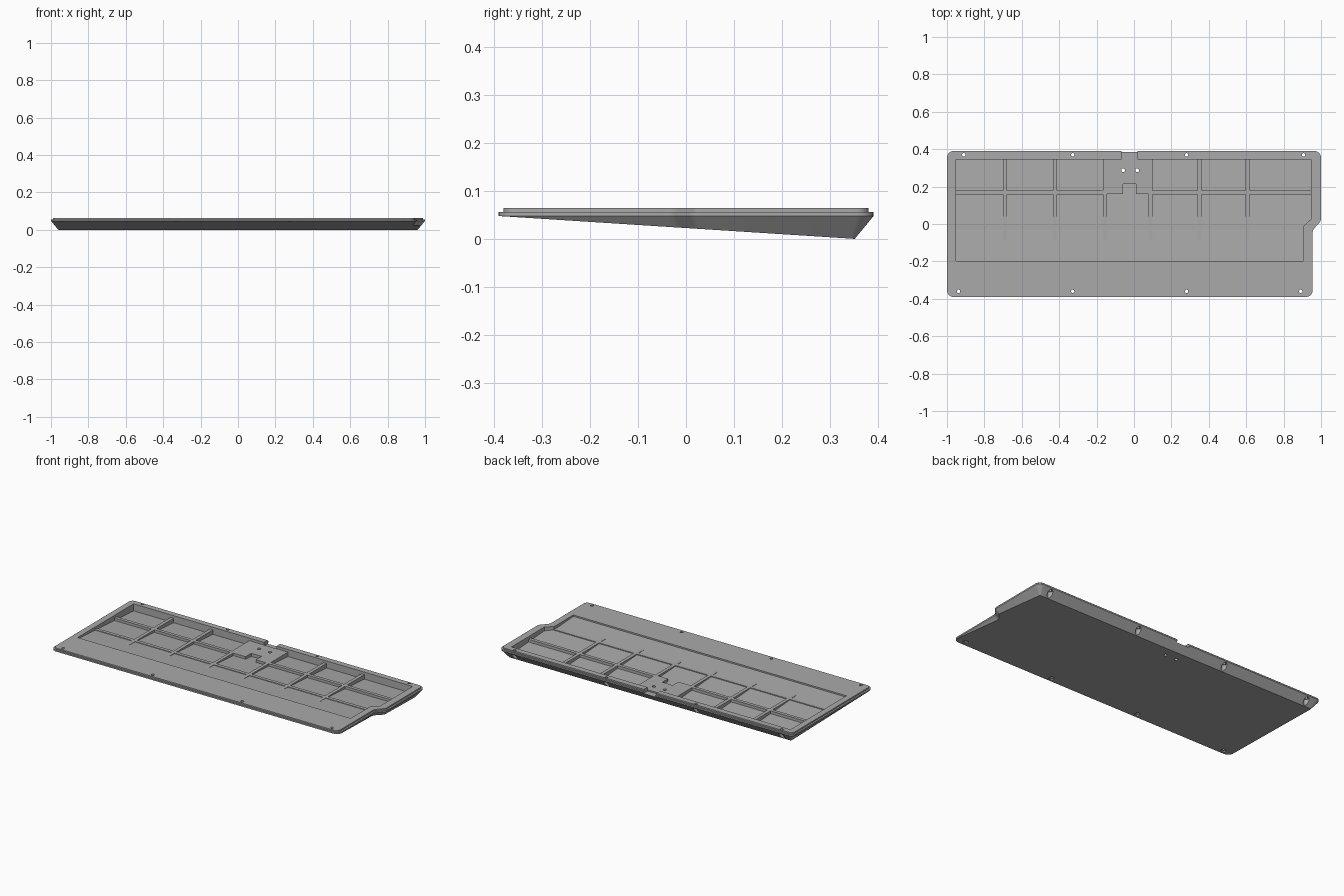
import bpy, bmesh, math
from mathutils import Vector

if "Cube" in bpy.data.objects:
    bpy.data.objects.remove(bpy.data.objects["Cube"])

GREY = (0.40, 0.40, 0.40, 1)
grey = bpy.data.materials.new("mid grey")
grey.use_nodes = True
grey.diffuse_color = GREY
grey.node_tree.nodes["Principled BSDF"].inputs["Base Color"].default_value = GREY

TOP, EDGE, RIB_TOP, FLOOR = 0.064, 0.0476, 0.048, 0.02
HALF_D, SLOPE = 0.39, 0.0641


def underside(y):
    return EDGE - SLOPE * (y + HALF_D)


def outline(pts, inset=0.0, radius=0.0, steps=6):
    """Counter-clockwise polygon, moved inwards, with rounded corners."""
    pts = [Vector(p) for p in pts]
    out = []
    for i, p in enumerate(pts):
        a = (p - pts[i - 1]).normalized()
        b = (pts[(i + 1) % len(pts)] - p).normalized()
        na, nb = Vector((-a.y, a.x)), Vector((-b.y, b.x))
        corner = p + (na + nb) * inset / (1 + na.dot(nb))
        if not radius:
            out.append(corner)
            continue
        turn = math.atan2(a.cross(b), a.dot(b))
        sign = 1 if turn > 0 else -1
        r = max(radius - sign * inset, 0.004)
        start = corner - a * r * math.tan(abs(turn) / 2)
        centre = start + na * r * sign
        arm = start - centre
        for k in range(steps + 1):
            t = turn * k / steps
            out.append(centre + Vector((arm.x * math.cos(t) - arm.y * math.sin(t),
                                        arm.x * math.sin(t) + arm.y * math.cos(t))))
    return out


def loft(name, rings):
    """Closed solid through (outline, height) rings, bottom first; height may depend on y."""
    bm = bmesh.new()
    loops = []
    for pts, z in rings:
        loops.append([bm.verts.new((p.x, p.y, z(p.y) if callable(z) else z)) for p in pts])
    n = len(loops[0])
    bm.faces.new(loops[0][::-1])
    bm.faces.new(loops[-1])
    for low, high in zip(loops, loops[1:]):
        for i in range(n):
            j = (i + 1) % n
            bm.faces.new((low[i], low[j], high[j], high[i]))
    mesh = bpy.data.meshes.new(name)
    bm.to_mesh(mesh)
    bm.free()
    mesh.materials.append(grey)
    ob = bpy.data.objects.new(name, mesh)
    bpy.context.collection.objects.link(ob)
    return ob


def rect(x0, x1, y0, y1):
    return outline([(x0, y0), (x1, y0), (x1, y1), (x0, y1)])


def circle(x, y, r):
    return [Vector((x + r * math.cos(k * math.tau / 24), y + r * math.sin(k * math.tau / 24)))
            for k in range(24)]


def cut(ob, cutters):
    for c in cutters:
        c.hide_render = True
        mod = ob.modifiers.new("cut", 'BOOLEAN')
        mod.operation, mod.solver, mod.object = 'DIFFERENCE', 'EXACT', c
    bpy.context.view_layer.update()
    ob.data = bpy.data.meshes.new_from_object(
        ob.evaluated_get(bpy.context.evaluated_depsgraph_get()))
    ob.modifiers.clear()


# Tray shell: stepped rim, vertical band, tapered sides
SHELL = [(-1, -HALF_D), (0.955, -HALF_D), (0.955, -0.033), (1, 0.017), (1, HALF_D), (-1, HALF_D)]
LOW = -0.006
tray = loft("tray", [
    (outline(SHELL, (EDGE - LOW) * 0.82, 0.035), LOW),
    (outline(SHELL, 0, 0.035), EDGE),
    (outline(SHELL, 0, 0.035), 0.056),
    (outline(SHELL, 0.01, 0.035), 0.056),
    (outline(SHELL, 0.01, 0.035), TOP)])

# Slice off the sloping underside
bm = bmesh.new()
bm.from_mesh(tray.data)
cutline = bmesh.ops.bisect_plane(bm, geom=bm.verts[:] + bm.edges[:] + bm.faces[:], dist=1e-6,
                                 plane_co=(0, 0, underside(0)), plane_no=(0, -SLOPE, -1),
                                 clear_outer=True)
bmesh.ops.holes_fill(bm, edges=[e for e in bm.edges if e.is_boundary], sides=0)
bmesh.ops.recalc_face_normals(bm, faces=bm.faces)
bm.to_mesh(tray.data)
bm.free()

# Pocket with a sloping floor, and the rear cable opening
pocket = loft("pocket_cutter", [
    (outline([(-0.952, -0.198), (0.905, -0.198), (0.905, -0.012), (0.946, 0.026),
              (0.946, 0.345), (-0.952, 0.345)]), z) for z in (lambda y: underside(y) + FLOOR, 0.1)])
opening = loft("opening_cutter", [(rect(-0.066, 0.02, 0.3445, 0.5), z) for z in (0.04, 0.1)])

# Screw holes with wider bores from below, and two small mounting holes
holes = []
for y, bore_top, xs in ((0.37, 0.042, (-0.91, -0.328, 0.281, 0.906)),
                        (-0.36, 0.053, (-0.938, -0.328, 0.281, 0.891))):
    for x in xs:
        holes.append(loft("screw_cutter", [(circle(x, y, 0.016), -0.1), (circle(x, y, 0.016), bore_top),
                                           (circle(x, y, 0.009), bore_top), (circle(x, y, 0.009), 0.1)]))
mounts = [loft("mount_cutter", [(circle(x, 0.287, 0.01), z) for z in (-0.1, 0.1)])
          for x in (-0.058, 0.017)]
cut(tray, [pocket, opening] + holes + mounts)


def floor_part(name, pts):
    return loft(name, [(pts, lambda y: underside(y) + 0.5 * FLOOR), (pts, RIB_TOP)])


# Connector platform with a front notch
W = 0.0105
LEFT, RIGHT = -0.155, 0.088
platform = floor_part("connector_platform", outline([
    (LEFT - W, 0.16), (-0.06, 0.16), (-0.06, 0.215), (0.01, 0.215), (0.01, 0.16),
    (RIGHT + W, 0.16), (RIGHT + W, 0.35), (LEFT - W, 0.35)]))
cut(platform, mounts + [opening])

# Stiffening ribs
parts = [tray, platform]
for x in (-0.69, -0.4225, LEFT, RIGHT, 0.35, 0.607):
    back = 0.16 if x in (LEFT, RIGHT) else 0.35
    parts.append(floor_part("long_rib", rect(x - W, x + W, -0.09, back)))
for x0, x1, y in ((-0.957, LEFT - W, 0.169), (RIGHT + W, 0.95, 0.169), (-0.957, 0.915, -0.018)):
    parts.append(floor_part("cross_rib", rect(x0, x1, y - W, y + W)))

for c in [pocket, opening] + holes + mounts:
    bpy.data.objects.remove(c)

bpy.ops.object.select_all(action='DESELECT')
for ob in parts:
    ob.select_set(True)
bpy.context.view_layer.objects.active = tray
bpy.ops.object.shade_smooth_by_angle(angle=math.radians(30))
